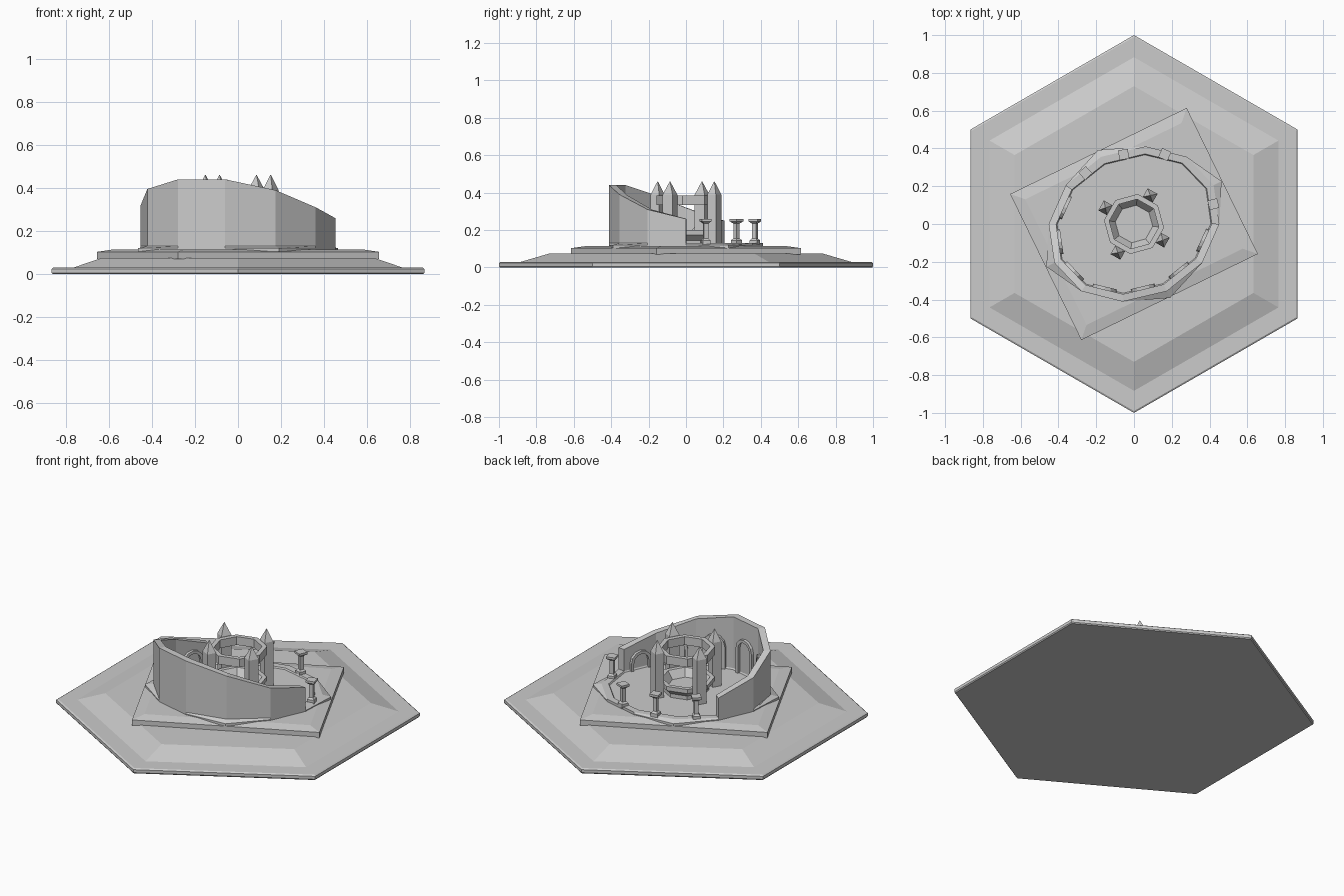
import bpy, math
from mathutils import Vector, Matrix

if "Cube" in bpy.data.objects:
    bpy.data.objects.remove(bpy.data.objects["Cube"])

TILT = math.radians(26)   # the terrace is turned in plan
A, B = 0.469, 0.396       # half axes of the twelve-sided oval


def make(name, verts, faces):
    me = bpy.data.meshes.new(name)
    me.from_pydata([tuple(v) for v in verts], [], faces)
    me.update()
    ob = bpy.data.objects.new(name, me)
    bpy.context.collection.objects.link(ob)
    return ob


def loft(name, rings, caps=True, closed=False):
    """Skin a stack of equal-length rings; closed joins last ring to first."""
    n, m = len(rings[0]), len(rings)
    faces = []
    for r in range(m if closed else m - 1):
        for i in range(n):
            j, s = (i + 1) % n, (r + 1) % m
            faces.append((r * n + i, r * n + j, s * n + j, s * n + i))
    if caps and not closed:
        faces += [tuple(reversed(range(n))), tuple(range((m - 1) * n, m * n))]
    return make(name, [p for r in rings for p in r], faces)


def ngon(n, r, z, start=0.0):
    return [(r * math.cos(start + math.tau * i / n), r * math.sin(start + math.tau * i / n), z)
            for i in range(n)]


def turned(u, v, z):
    c, s = math.cos(TILT), math.sin(TILT)
    return (u * c - v * s, u * s + v * c, z)


def oval_pt(deg, z, inset=0.0, tip=1.0):
    a = math.radians(deg)
    k = tip if deg % 90 == 0 else 1.0
    return turned((A - inset) * k * math.cos(a), (B - inset) * k * math.sin(a), z)


def oval(z, inset=0.0, tip=1.0):
    return [oval_pt(30 * i, z, inset, tip) for i in range(12)]


def rect(z, hx, hy):
    return [turned(x, y, z) for x, y in ((-hx, -hy), (hx, -hy), (hx, hy), (-hx, hy))]


def post(name, x, y, angle, sections):
    """Square post from (z, half radial, half tangential) sections."""
    ob = loft(name, [[(-a, -b, z), (a, -b, z), (a, b, z), (-a, b, z)] for z, a, b in sections])
    ob.matrix_world = Matrix.Translation((x, y, 0)) @ Matrix.Rotation(angle, 4, 'Z')
    return ob


# Hexagonal tile and raised ground
H = math.pi / 6
loft("hex_tile", [ngon(6, 0.995, 0, H), ngon(6, 1.0, 0.006, H), ngon(6, 1.0, 0.024, H),
                  ngon(6, 0.99, 0.03, H)])
loft("raised_ground", [ngon(6, 0.89, 0.028, H), ngon(6, 0.73, 0.075, H)])

# Rectangular terrace
loft("terrace", [rect(0.07, 0.52, 0.43), rect(0.103, 0.52, 0.43), rect(0.115, 0.46, 0.37)])

# Oval plinth with pointed tips and a shallow sunk floor
loft("plinth", [oval(0.105, 0, 1.1), oval(0.12, 0, 1.1), oval(0.13, 0), oval(0.13, 0.04),
                oval(0.122, 0.045)])

# Curved wall with a rising and falling top
tops = [0.25, 0.32, 0.395, 0.44, 0.44, 0.39, 0.31, 0.26]
angles = [120 + 30 * i for i in range(8)]
T = 0.04
loft("curved_wall", [[oval_pt(d, 0.12), oval_pt(d, h), oval_pt(d, h, T), oval_pt(d, 0.12, T)]
                     for d, h in zip(angles, tops)])


# Blind arches on the inner wall faces
def arch(name, p, q, height):
    p, q = Vector(p), Vector(q)
    along = (q - p).normalized()
    inward = Vector((-along.y, along.x, 0))
    mid, R, w = (p + q) / 2, min(0.065, (q - p).length * 0.36), 0.018
    spring = height - R
    path = [(1, 0, 0)] + [(math.cos(t), math.sin(t), 1)
                          for t in (math.pi * i / 6 for i in range(7))] + [(-1, 0, 0)]
    rings = []
    for c, s, up in path:
        ring = []
        for r, d in ((R, -0.005), (R, 0.016), (R - w, 0.016), (R - w, -0.005)):
            ring.append(mid + along * r * c + inward * d + Vector((0, 0, up * spring + r * s)))
        rings.append(ring)
    loft(name, rings)


for i in range(7):
    arch(f"wall_arch_{i + 1}", oval_pt(angles[i], 0.122, T), oval_pt(angles[i + 1], 0.122, T),
         0.68 * ((tops[i] + tops[i + 1]) / 2 - 0.122))

# Free-standing columns along the open side
for i, (x, y) in enumerate([(-0.257, 0.27), (-0.055, 0.368), (0.163, 0.368), (0.42, 0.105)]):
    sec = [(0.122, 0.021), (0.145, 0.021), (0.155, 0.012), (0.235, 0.012), (0.247, 0.026), (0.26, 0.026)]
    post(f"column_{i + 1}", x, y, math.atan2(y, x), [(z, w, w) for z, w in sec])

# Central basin and the octagonal ring above it
T0 = math.radians(60.5)
O = T0 + math.pi / 8
loft("basin", [ngon(8, 0.125, 0.12, O), ngon(8, 0.125, 0.145, O), ngon(8, 0.158, 0.175, O),
               ngon(8, 0.158, 0.2, O), ngon(8, 0.132, 0.2, O), ngon(8, 0.1, 0.155, O)])
loft("upper_ring", [ngon(8, 0.16, 0.335, O), ngon(8, 0.16, 0.385, O),
                    ngon(8, 0.132, 0.385, O), ngon(8, 0.132, 0.335, O)], closed=True)

# Four spired pillars holding the ring
for k in range(4):
    a = T0 + k * math.pi / 2
    post(f"pillar_{k + 1}", 0.174 * math.cos(a), 0.174 * math.sin(a), a,
         [(0.12, 0.026, 0.03), (0.39, 0.026, 0.03), (0.46, 0.001, 0.001)])

# Consistent outward normals
import bmesh
for ob in bpy.data.objects:
    bm = bmesh.new()
    bm.from_mesh(ob.data)
    bmesh.ops.recalc_face_normals(bm, faces=bm.faces)
    bm.to_mesh(ob.data)
    bm.free()
